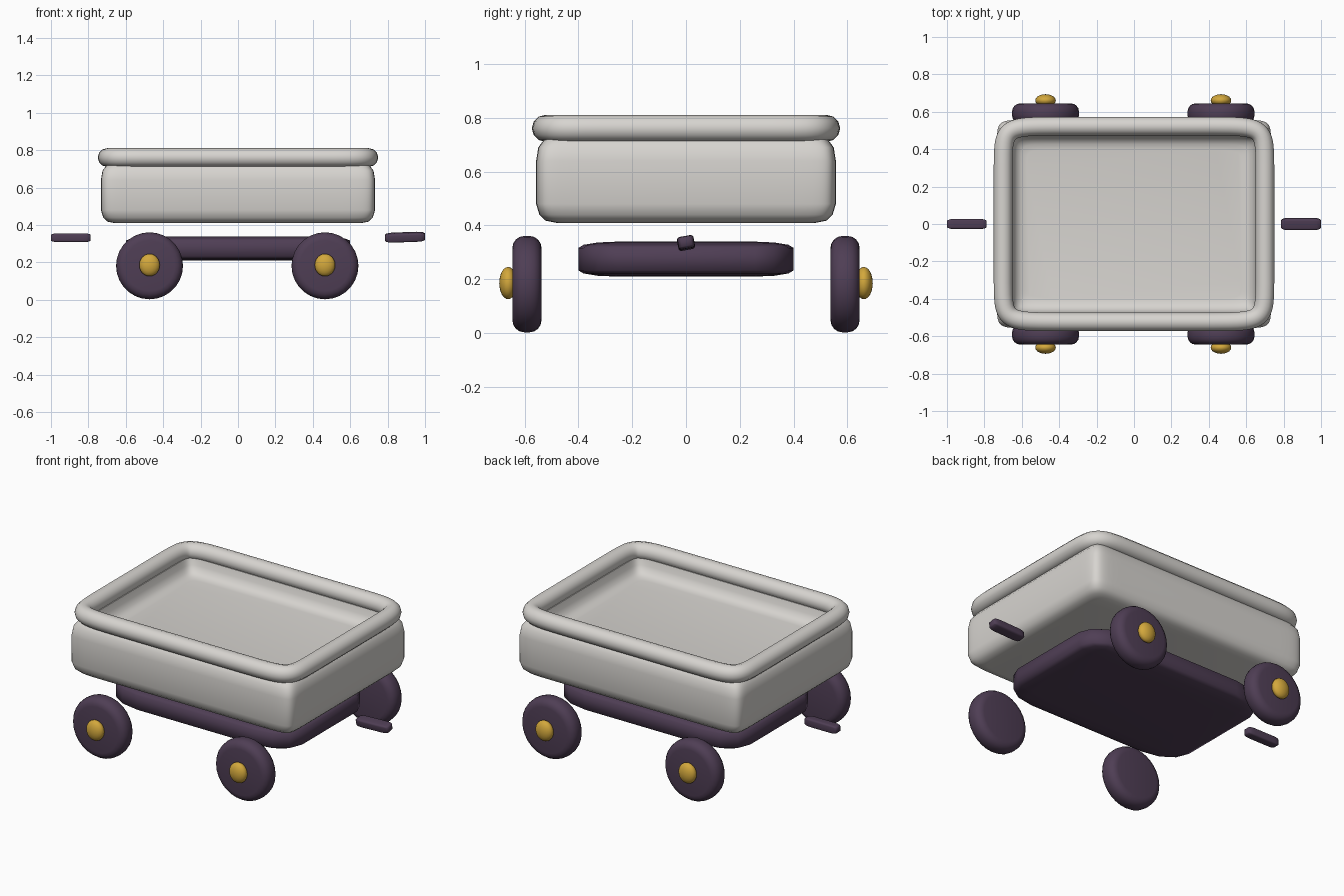
import bpy, bmesh, math
from mathutils import Matrix

cube = bpy.data.objects.get("Cube")
if cube:
    bpy.data.objects.remove(cube, do_unlink=True)


def material(name, rgb):
    mat = bpy.data.materials.new(name)
    mat.use_nodes = True
    mat.diffuse_color = (*rgb, 1)
    bsdf = next(n for n in mat.node_tree.nodes if n.type == 'BSDF_PRINCIPLED')
    bsdf.inputs["Base Color"].default_value = (*rgb, 1)
    return mat


GREY = material("light grey", (0.68, 0.66, 0.63))
PLUM = material("dark plum", (0.078, 0.048, 0.09))
GOLD = material("gold", (0.65, 0.39, 0.045))


def finish(name, bm, mat, angle=60):
    """Turn a bmesh into a smooth-shaded object."""
    bmesh.ops.recalc_face_normals(bm, faces=bm.faces)
    mesh = bpy.data.meshes.new(name)
    bm.to_mesh(mesh)
    bm.free()
    mesh.materials.append(mat)
    obj = bpy.data.objects.new(name, mesh)
    bpy.context.collection.objects.link(obj)
    bpy.ops.object.select_all(action='DESELECT')
    obj.select_set(True)
    bpy.context.view_layer.objects.active = obj
    bpy.ops.object.shade_smooth_by_angle(angle=math.radians(angle))
    return obj


def soft_rectangle(a, b, power, count=64):
    """Outline of a rectangle with gently bowed sides and round corners."""
    pts = []
    for i in range(count):
        t = (i + 0.5) * math.tau / count
        c, s = math.cos(t), math.sin(t)
        pts.append((math.copysign(a * abs(c) ** (2 / power), c),
                    math.copysign(b * abs(s) ** (2 / power), s)))
    return pts


def soft_box(name, size, location, bevel, mat, roll=0, tilt=0):
    """Cube rounded before stretching, so the rounding stretches too."""
    bm = bmesh.new()
    bmesh.ops.create_cube(bm, size=1)
    bmesh.ops.bevel(bm, geom=bm.edges[:], offset=bevel, segments=3,
                    profile=0.5, affect='EDGES')
    bmesh.ops.scale(bm, vec=size, verts=bm.verts)
    obj = finish(name, bm, mat, 80)
    obj.location = location
    obj.rotation_euler = (math.radians(roll), math.radians(tilt), 0)


# Tub: rings of (inset, height) from the underside, over the lip, to the floor
bm = bmesh.new()
rings = []
for inset, z in [(0.075, 0.41), (0.035, 0.418), (0.012, 0.44), (0, 0.48),
                 (0, 0.64), (0.008, 0.69), (0.03, 0.72), (0.05, 0.735),
                 (0.08, 0.735), (0.09, 0.7), (0.105, 0.67), (0.13, 0.655),
                 (0.16, 0.65)]:
    outline = soft_rectangle(0.733 - inset, 0.557 - inset, 22)
    rings.append([bm.verts.new((x, y, z)) for x, y in outline])
for low, high in zip(rings, rings[1:]):
    for i in range(len(low)):
        j = (i + 1) % len(low)
        bm.faces.new((low[i], low[j], high[j], high[i]))
bm.faces.new(rings[0])
bm.faces.new(rings[-1])
finish("tub", bm, GREY)

# Rolled rim around the top of the tub
curve = bpy.data.curves.new("rim", 'CURVE')
curve.dimensions = '3D'
curve.bevel_depth = 0.05
curve.bevel_resolution = 4
path = soft_rectangle(0.70, 0.523, 12)
spline = curve.splines.new('POLY')
spline.points.add(len(path) - 1)
for point, (x, y) in zip(spline.points, path):
    point.co = (x, y, 0.761, 1)
spline.use_cyclic_u = True
curve.materials.append(GREY)
bpy.context.collection.objects.link(bpy.data.objects.new("rim", curve))

# Chassis slab and the end tabs
soft_box("chassis", (1.2, 0.8, 0.13), (0, 0, 0.275), 0.18, PLUM)
soft_box("right_tab", (0.213, 0.054, 0.048), (-0.894, 0, 0.332), 0.2, PLUM)
soft_box("left_tab", (0.213, 0.062, 0.048), (0.893, 0, 0.335), 0.2, PLUM,
         roll=10, tilt=-2)

# Wheels with domed hubs
for x, side in ((0.465, "left"), (-0.473, "right")):
    for sign, end in ((-1, "front"), (1, "back")):
        bm = bmesh.new()
        bmesh.ops.create_cone(bm, cap_ends=True, segments=28, radius1=0.179,
                              radius2=0.179, depth=0.108)
        rims = [e for e in bm.edges if abs(e.verts[0].co.z - e.verts[1].co.z) < 0.01]
        bmesh.ops.bevel(bm, geom=rims, offset=0.044, segments=4, profile=0.5,
                        affect='EDGES')
        bmesh.ops.rotate(bm, matrix=Matrix.Rotation(math.pi / 2, 3, 'X'),
                         verts=bm.verts)
        wheel = finish(f"{end}_{side}_wheel", bm, PLUM)
        wheel.location = (x, sign * 0.591, 0.182)

        bm = bmesh.new()
        bmesh.ops.create_uvsphere(bm, u_segments=20, v_segments=12, radius=1)
        bmesh.ops.scale(bm, vec=(0.055, 0.033, 0.06), verts=bm.verts)
        hub = finish(f"{end}_{side}_hub", bm, GOLD)
        hub.location = (x, sign * 0.661, 0.186)
